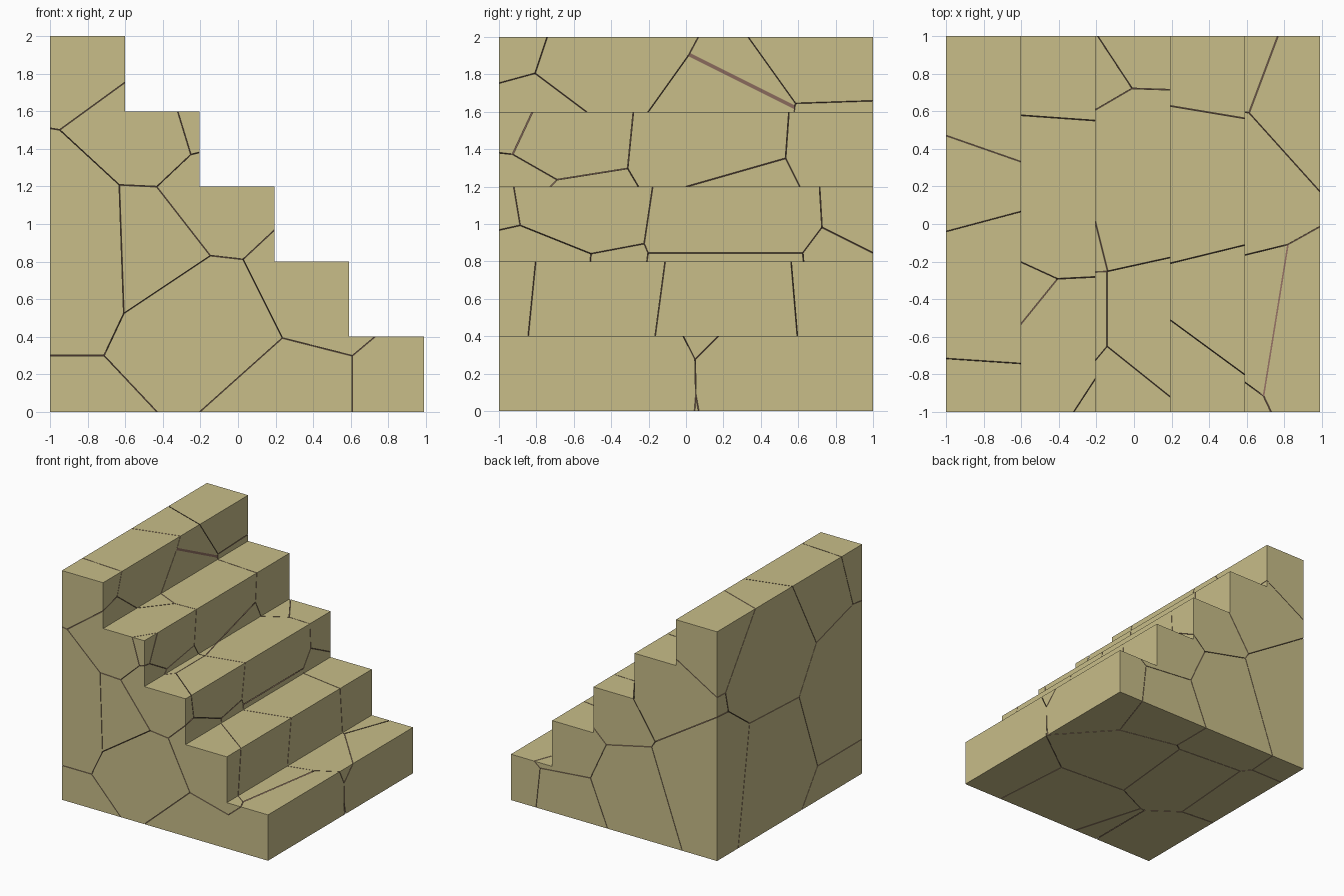
import bpy, bmesh
from mathutils import Vector, Matrix

if "Cube" in bpy.data.objects:
    bpy.data.objects.remove(bpy.data.objects["Cube"])

STEPS, RUN, RISE, GAP = 5, 0.398, 0.4, 0.002


def material(name, color):
    m = bpy.data.materials.new(name)
    m.diffuse_color = color
    m.use_nodes = True
    m.node_tree.nodes["Principled BSDF"].inputs["Base Color"].default_value = m.diffuse_color
    return m


stone = material("stone", (0.58, 0.51, 0.25, 1))
core = material("broken_stone", (0.30, 0.17, 0.13, 1))


def add_object(name, bm, mat):
    bmesh.ops.recalc_face_normals(bm, faces=bm.faces)
    mesh = bpy.data.meshes.new(name)
    bm.to_mesh(mesh)
    bm.free()
    mesh.materials.append(mat)
    ob = bpy.data.objects.new(name, mesh)
    bpy.context.collection.objects.link(ob)
    return ob


# Whole staircase: stepped profile extruded along y
profile = [(-1, 0), (-1 + STEPS * RUN, 0)]
for i in range(STEPS, 0, -1):
    z = (STEPS + 1 - i) * RISE
    profile += [(-1 + i * RUN, z), (-1 + (i - 1) * RUN, z)]
bm = bmesh.new()
face = bm.faces.new([bm.verts.new((x, -1, z)) for x, z in profile])
ext = bmesh.ops.extrude_face_region(bm, geom=[face])
bmesh.ops.translate(bm, vec=(0, 2, 0),
                    verts=[v for v in ext["geom"] if isinstance(v, bmesh.types.BMVert)])
stairs = add_object("staircase_block", bm, stone)
stairs.hide_render = True

# Centres of the broken chunks: front row, middle row, back row
seeds = [Vector(s) for s in [
    (-.95, -.8, -.3), (-.95, -.8, .9), (-.75, -.95, 2.1), (-.35, -.8, 1.55),
    (-.12, -.95, 1.62), (-.38, -.7, .92), (-.02, -1, 1.2), (.22, -.7, 1.25),
    (-.1, -.8, .5), (.24, -.7, .12), (.4, -.9, .75), (.62, -.6, .72),
    (.93, -.65, .12), (-.72, -.5, 1.95),
    (-.92, .25, 1.55), (-.4, .2, 1.45), (0, .3, 1.1), (.4, .3, .6),
    (-.85, .3, .5), (-.2, .25, .3), (.3, .2, .05),
    (-.7, .88, 2.0), (-.35, .9, 1.4), (.03, 1.15, 1.15), (.5, .9, .65),
    (-.85, .95, .6), (-.15, .9, .35), (.9, .75, .15), (.45, .9, .1)]]


# Convex cell around one centre, trimmed by the planes halfway to the others
def make_cell(i):
    bm = bmesh.new()
    bmesh.ops.create_cube(bm, size=6, matrix=Matrix.Translation((0, 0, 1)))
    for j, other in enumerate(seeds):
        if j == i:
            continue
        n = (other - seeds[i]).normalized()
        res = bmesh.ops.bisect_plane(
            bm, geom=bm.verts[:] + bm.edges[:] + bm.faces[:], dist=1e-6,
            plane_co=(other + seeds[i]) / 2 - n * GAP, plane_no=n, clear_outer=True)
        cut = [e for e in res["geom_cut"] if isinstance(e, bmesh.types.BMEdge)]
        if len(cut) > 2:
            bmesh.ops.contextual_create(bm, geom=cut)
    return add_object(f"stair_chunk_{i + 1:02d}", bm, core)


# Stair chunks: each cell intersected with the staircase
chunks = []
for i in range(len(seeds)):
    ob = make_cell(i)
    mod = ob.modifiers.new("shape", "BOOLEAN")
    mod.operation = "INTERSECT"
    mod.solver = "EXACT"
    mod.material_mode = "TRANSFER"
    mod.object = stairs
    chunks.append(ob)

dg = bpy.context.evaluated_depsgraph_get()
meshes = [bpy.data.meshes.new_from_object(ob.evaluated_get(dg)) for ob in chunks]
for ob, mesh in zip(chunks, meshes):
    ob.modifiers.clear()
    ob.data = mesh
    if not mesh.polygons:
        bpy.data.objects.remove(ob)
bpy.data.objects.remove(stairs)
